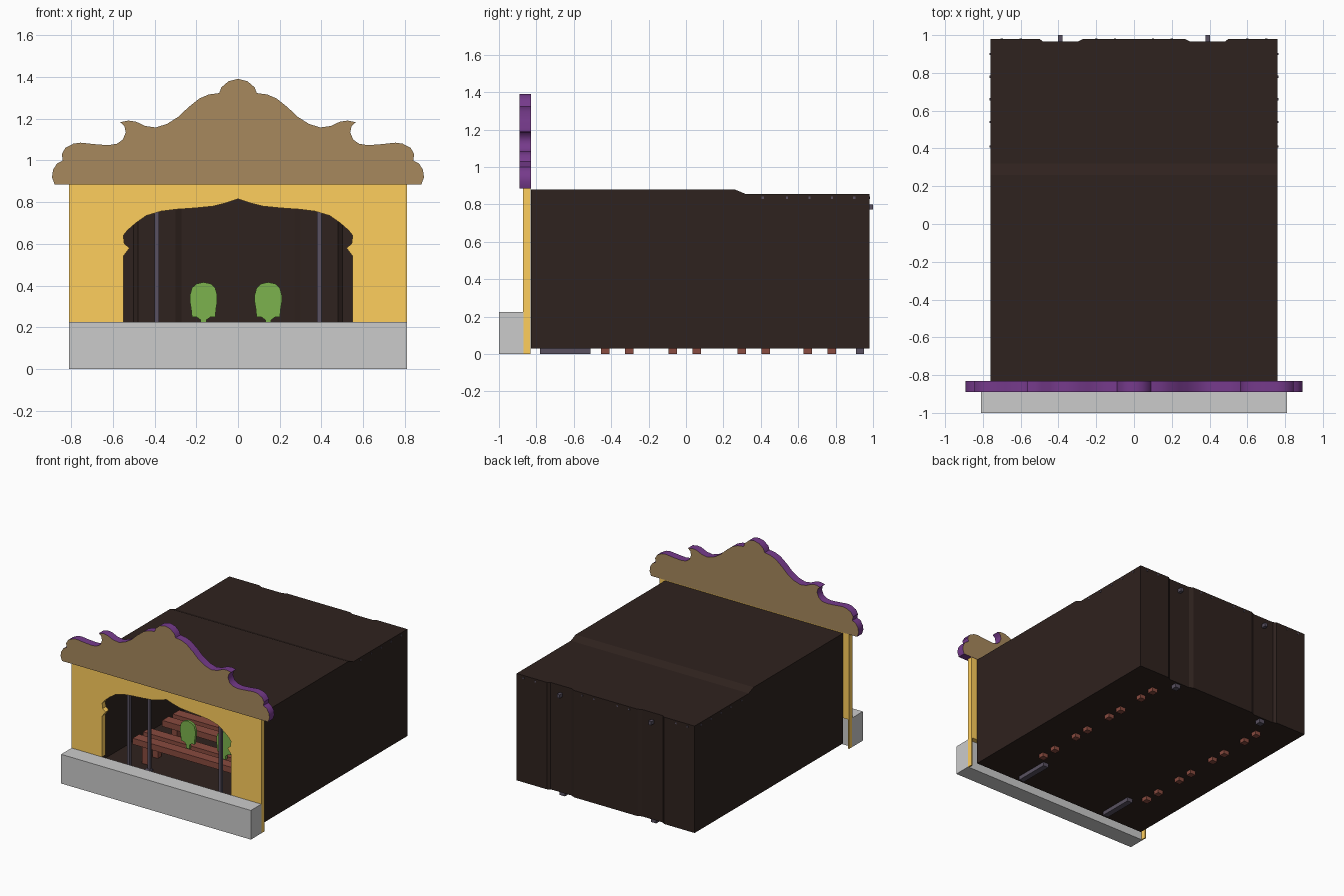
import bpy, bmesh, math

if "Cube" in bpy.data.objects:
    bpy.data.objects.remove(bpy.data.objects["Cube"])


def mat(name, r, g, b):
    m = bpy.data.materials.new(name)
    m.diffuse_color = (r, g, b, 1)
    m.use_nodes = True
    m.node_tree.nodes["Principled BSDF"].inputs["Base Color"].default_value = m.diffuse_color
    return m


GOLD = mat("gold_paint", 1.0, .62, .11)
BROWN = mat("brown_panel", .39, .25, .11)
PURPLE = mat("purple_trim", .18, .043, .26)
DARK = mat("dark_canvas", .028, .016, .013)
WOOD = mat("red_wood", .25, .07, .05)
SLATE = mat("slate_metal", .1, .083, .12)
GREEN = mat("green_paint", .2, .45, .074)


def finish(name, bm, *mats):
    bmesh.ops.recalc_face_normals(bm, faces=bm.faces)
    me = bpy.data.meshes.new(name)
    bm.to_mesh(me)
    bm.free()
    for m in mats:
        me.materials.append(m)
    ob = bpy.data.objects.new(name, me)
    bpy.context.collection.objects.link(ob)
    return ob


def boxes(name, spans, *mats):
    """One object from boxes given as (x0, x1, y0, y1, z0, z1)."""
    bm = bmesh.new()
    for x0, x1, y0, y1, z0, z1 in spans:
        vs = bmesh.ops.create_cube(bm, size=1)["verts"]
        for v in vs:
            v.co = ((x0 + x1) / 2 + v.co.x * (x1 - x0),
                    (y0 + y1) / 2 + v.co.y * (y1 - y0),
                    (z0 + z1) / 2 + v.co.z * (z1 - z0))
    return finish(name, bm, *mats)


def mirrored(half):
    """Close a right-hand half outline with its mirror image."""
    return half + [(-x, z) for x, z in reversed(half) if x > 1e-6]


def slab(name, pts, y0, y1, face_mat, rim_mat=None, cx=0):
    """Extrude an x/z outline from y0 to y1."""
    bm = bmesh.new()
    f = bm.faces.new([bm.verts.new((x + cx, y0, z)) for x, z in pts])
    new = bmesh.ops.extrude_face_region(bm, geom=[f], use_keep_orig=True)["geom"]
    for v in new:
        if isinstance(v, bmesh.types.BMVert):
            v.co.y = y1
    bm.normal_update()
    if rim_mat:
        for f in bm.faces:
            f.material_index = 0 if abs(f.normal.y) > .9 else 1
    ob = finish(name, bm, face_mat, *([rim_mat] if rim_mat else []))
    bpy.ops.object.select_all(action='DESELECT')
    ob.select_set(True)
    bpy.context.view_layer.objects.active = ob
    bpy.ops.object.shade_smooth_by_angle(angle=math.radians(35))
    return ob


# stage base
boxes("stage_base", [(-.81, .81, -1, -.87, 0, .225)])

# front wall with the shaped opening and thin side strips to the ground
arch = [(.55, .225), (.55, .54), (.52, .58), (.545, .6), (.55, .64), (.53, .665),
        (.49, .7), (.44, .735), (.37, .756), (.3, .765), (.2, .772), (.12, .78),
        (.06, .795), (0, .815)]
right = [(.81, .885), (.81, 0), (.8, 0), (.8, .225)] + arch
slab("front_wall", mirrored(right), -.872, -.832, GOLD)

# scrolled pediment
ped = [(.88, .885), (.892, .92), (.887, .955), (.868, .985), (.84, 1.0), (.845, 1.03),
       (.828, 1.06), (.79, 1.08), (.755, 1.085), (.68, 1.077), (.62, 1.073), (.58, 1.08),
       (.552, 1.1), (.538, 1.135), (.545, 1.165), (.565, 1.183), (.525, 1.191),
       (.49, 1.186), (.445, 1.165), (.395, 1.158), (.34, 1.175), (.285, 1.21),
       (.24, 1.253), (.185, 1.297), (.14, 1.316), (.09, 1.323), (.08, 1.35),
       (.045, 1.38), (0, 1.391)]
slab("pediment", mirrored(ped), -.89, -.83, BROWN, PURPLE)

# dark tent shell: footprint with two back recesses, stepped roof, open front
half = [(.76, -.83), (.76, .26), (.76, .32), (.76, .98), (.5, .98),
        (.48, .965), (.3, .965), (.27, .98)]
foot = mirrored(half)
bm = bmesh.new()
lo = [bm.verts.new((x, y, .03)) for x, y in foot]
hi = [bm.verts.new((x, y, .88 if y < .3 else .855)) for x, y in foot]
n = len(foot)
bm.faces.new(lo)
for i in range(n - 1):
    bm.faces.new((lo[i], lo[i + 1], hi[i + 1], hi[i]))
bm.faces.new((hi[0], hi[1], hi[n - 2], hi[n - 1]))
bm.faces.new((hi[1], hi[2], hi[n - 3], hi[n - 2]))
bm.faces.new(hi[2:n - 2])
finish("tent_shell", bm, DARK)

# small studs under the rear roof edge
studs = []
for y in (.41, .54, .66, .78, .9):
    for s in (-1, 1):
        studs.append((s * .76 - .004, s * .76 + .004, y - .006, y + .006, .829, .841))
for x in (-.7, -.6, -.2, -.1, .1, .2, .6, .7):
    studs.append((x - .006, x + .006, .976, .983, .829, .841))
boxes("roof_studs", studs, SLATE)

# support frames: foot plates, posts and a rail through the back wall
for side, s in (("left", -1), ("right", 1)):
    x = .39 * s
    r = .011
    parts = [(x - .022, x + .022, -.78, -.51, 0, .045),
             (x - .022, x + .022, .908, .952, 0, .045),
             (x - .012, x + .012, -.78, 1.0, .772, .8)]
    for y in (-.768, -.522, .93):
        parts.append((x - r, x + r, y - r, y + r, .04, .775))
    boxes(side + "_frame", parts, SLATE)

# four rows of benches
for i, y in enumerate((-.367, -.007, .362, .715)):
    parts = []
    for dy in (-.064, .064):
        parts.append((-.57, .57, y + dy - .04, y + dy + .04, .165, .212))
        for x in (-.48, .48):
            parts.append((x - .023, x + .023, y + dy - .023, y + dy + .023, 0, .17))
    for x in (-.48, .48):
        parts.append((x - .018, x + .018, y - .05, y + .05, .125, .165))
    boxes(f"bench_{i + 1}", parts, WOOD)

# green cut-outs standing on the first bench
cut = [(.014, .205), (.014, .235), (.035, .25), (.056, .25), (.06, .29), (.065, .32),
       (.065, .355), (.056, .388), (.035, .408), (0, .416)]
for side, cx in (("left", -.165), ("right", .145)):
    slab(side + "_cutout", mirrored(cut), -.378, -.358, GREEN, cx=cx)
